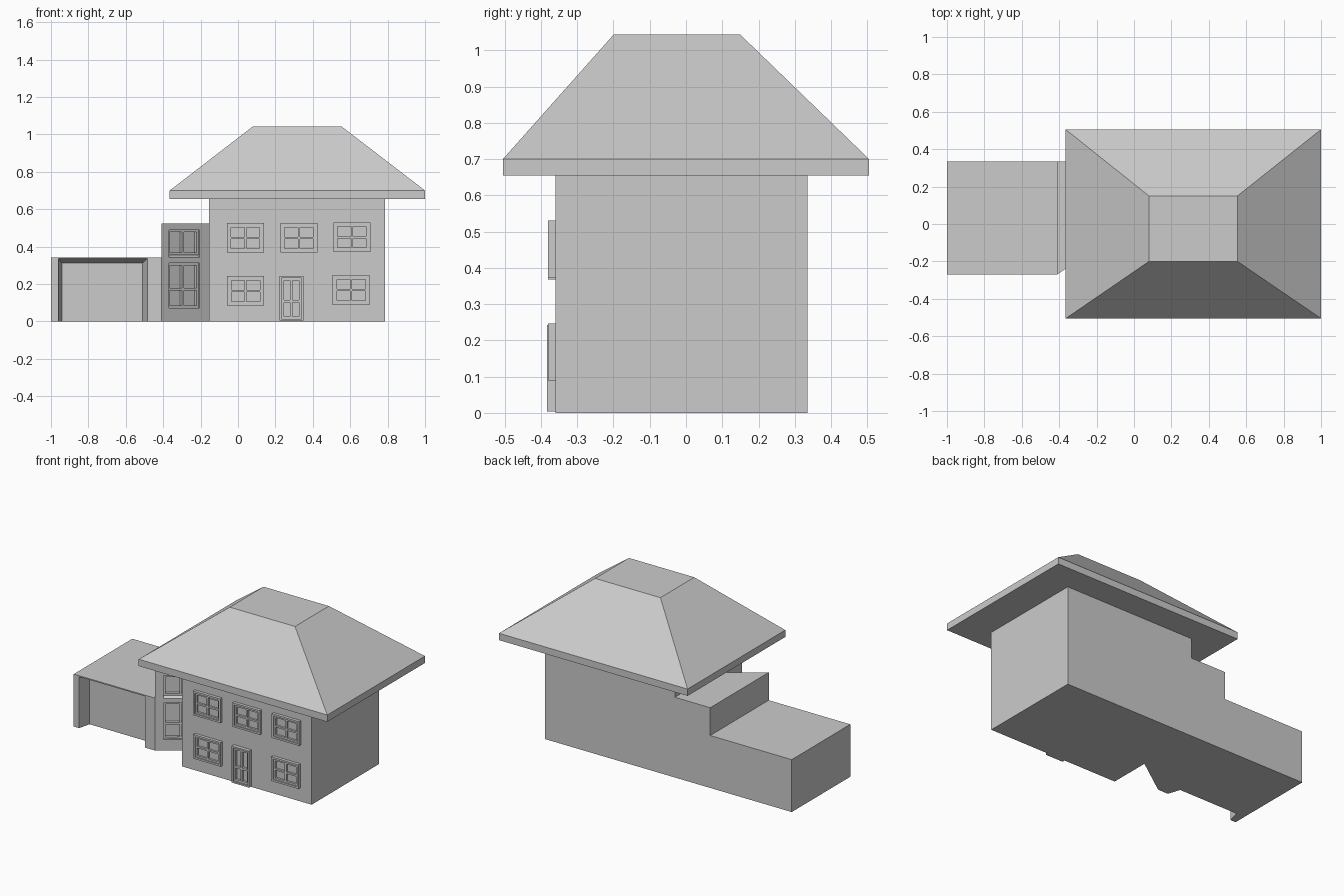
import bpy
import bmesh
from math import atan2, cos
from mathutils import Matrix

if "Cube" in bpy.data.objects:
    bpy.data.objects.remove(bpy.data.objects["Cube"])

grey = bpy.data.materials.new("plain grey")
grey.use_nodes = True
grey.diffuse_color = (0.6, 0.6, 0.6, 1)
grey.node_tree.nodes["Principled BSDF"].inputs["Base Color"].default_value = (0.6, 0.6, 0.6, 1)


def finish(name, bm, matrix=None):
    bmesh.ops.recalc_face_normals(bm, faces=bm.faces)
    mesh = bpy.data.meshes.new(name)
    bm.to_mesh(mesh)
    bm.free()
    mesh.materials.append(grey)
    obj = bpy.data.objects.new(name, mesh)
    bpy.context.collection.objects.link(obj)
    if matrix:
        obj.matrix_world = matrix
    return obj


def loft(bm, ring_a, ring_b):
    """Closed solid between two rings of equal length."""
    a = [bm.verts.new(p) for p in ring_a]
    b = [bm.verts.new(p) for p in ring_b]
    bm.faces.new(a)
    bm.faces.new(b)
    for i in range(len(a)):
        j = (i + 1) % len(a)
        bm.faces.new((a[i], a[j], b[j], b[i]))


def flat_ring(x0, x1, y0, y1, z):
    return [(x0, y0, z), (x1, y0, z), (x1, y1, z), (x0, y1, z)]


def upright_ring(x0, x1, z0, z1, y):
    return [(x0, y, z0), (x1, y, z0), (x1, y, z1), (x0, y, z1)]


def box(bm, x0, x1, y0, y1, z0, z1):
    loft(bm, flat_ring(x0, x1, y0, y1, z0), flat_ring(x0, x1, y0, y1, z1))


def prism(name, outline, z0, z1):
    bm = bmesh.new()
    loft(bm, [(x, y, z0) for x, y in outline], [(x, y, z1) for x, y in outline])
    return finish(name, bm)


def carve(target, front, back, matrix=None):
    """Cut a tapered recess out of the target."""
    bm = bmesh.new()
    loft(bm, front, back)
    cutter = finish("recess_cutter", bm, matrix)
    cutter.hide_render = True
    mod = target.modifiers.new("recess", "BOOLEAN")
    mod.operation = "DIFFERENCE"
    mod.solver = "EXACT"
    mod.object = cutter
    bpy.context.view_layer.objects.active = target
    bpy.ops.object.modifier_apply(modifier=mod.name)
    bpy.data.objects.remove(cutter)


def border(bm, x0, x1, z0, z1, w, y0, y1):
    """Rectangular frame of bar width w."""
    box(bm, x0, x0 + w, y0, y1, z0, z1)
    box(bm, x1 - w, x1, y0, y1, z0, z1)
    box(bm, x0 + w, x1 - w, y0, y1, z0, z0 + w)
    box(bm, x0 + w, x1 - w, y0, y1, z1 - w, z1)


def glazing(bm, x0, x1, z0, z1, y0, y1, bar, rail=None):
    """Sash with a central mullion and an optional cross rail."""
    border(bm, x0, x1, z0, z1, bar, y0, y1)
    mid = (x0 + x1) / 2
    box(bm, mid - bar / 2, mid + bar / 2, y0, y1, z0 + bar, z1 - bar)
    if rail is not None:
        for a, b in ((x0 + bar, mid - bar / 2), (mid + bar / 2, x1 - bar)):
            box(bm, a, b, y0, y1, rail - bar / 2, rail + bar / 2)


# Main house block
FRONT, BACK = -0.36, 0.335
house = bmesh.new()
box(house, -0.155, 0.785, FRONT, BACK, 0, 0.66)
finish("house_walls", house)

# Hipped roof with a flat top, on a deep eave
eave = bmesh.new()
box(eave, -0.365, 1, -0.505, 0.505, 0.655, 0.7)
finish("roof_eave", eave)
roof = bmesh.new()
loft(roof, flat_ring(-0.365, 1, -0.505, 0.505, 0.7), flat_ring(0.08, 0.553, -0.2, 0.15, 1.043))
finish("hipped_roof", roof)

# Garage with a splayed door recess
garage = prism("garage", [(-1, -0.27), (-0.41, -0.27), (-0.41, BACK), (-1, BACK)], 0, 0.343)
carve(garage,
      upright_ring(-0.961, -0.484, -0.1, 0.336, -0.272),
      upright_ring(-0.942, -0.511, -0.1, 0.312, -0.19))

# Link block with an angled front wall
link = prism("link_block", [(-0.41, -0.27), (-0.155, -0.09), (-0.155, BACK), (-0.41, BACK)], 0, 0.525)
angle = atan2(0.18, 0.255)
wall = Matrix.Translation((-0.41, -0.27, 0)) @ Matrix.Rotation(angle, 4, "Z")
u0, u1 = 0.04 / cos(angle), 0.205 / cos(angle)
DEPTH = 0.03
carve(link, upright_ring(u0, u1, 0.34, 0.49, -0.002),
      upright_ring(u0, u1, 0.36, 0.49, DEPTH), wall)
carve(link, upright_ring(u0, u1, 0.072, 0.313, -0.002),
      upright_ring(u0, u1, 0.072, 0.313, DEPTH), wall)
for name, z0, z1, rail in (("link_upper_window", 0.355, 0.49, None),
                           ("link_lower_window", 0.072, 0.313, 0.172)):
    bm = bmesh.new()
    glazing(bm, u0, u1, z0, z1, 0.012, DEPTH, 0.013, rail)
    finish(name, bm, wall)

# Projecting four-pane windows
for name, x, z in (("upper_right_window", -0.06, 0.368), ("upper_middle_window", 0.226, 0.368),
                   ("upper_left_window", 0.51, 0.372), ("lower_right_window", -0.058, 0.084),
                   ("lower_left_window", 0.506, 0.089)):
    bm = bmesh.new()
    x1, z1 = x + 0.198, z + 0.158
    border(bm, x, x1, z, z1, 0.012, FRONT - 0.02, FRONT)
    glazing(bm, x + 0.012, x1 - 0.012, z + 0.012, z1 - 0.012,
            FRONT - 0.013, FRONT, 0.011, z + 0.078)
    finish(name, bm)

# Front door
door = bmesh.new()
border(door, 0.222, 0.349, 0.004, 0.243, 0.01, FRONT - 0.024, FRONT)
glazing(door, 0.232, 0.339, 0.014, 0.233, FRONT - 0.015, FRONT, 0.013, 0.108)
finish("front_door", door)
